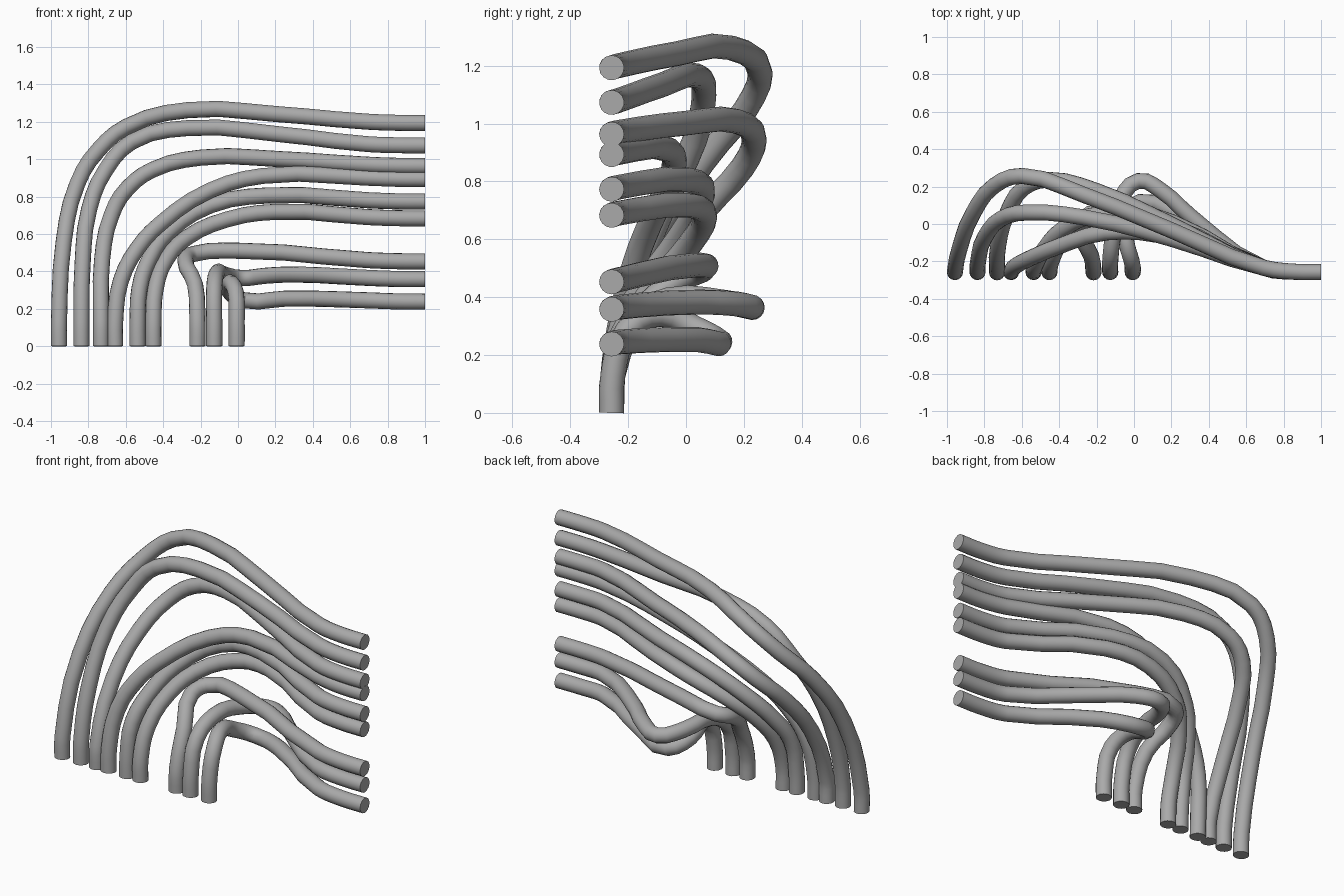
import bpy

RADIUS = 0.043
Y = -0.257         # plane shared by both tube ends

grey = bpy.data.materials.new("dark_grey")
grey.diffuse_color = (0.4, 0.4, 0.4, 1)


def tube(index, foot_x, outlet_z, bend):
    """Round pipe rising from the floor, bending back, and leaving towards +x."""
    points = [(foot_x, Y, 0), (foot_x, Y + 0.004, 0.13)] + bend
    points += [(0.69, -0.234, outlet_z + 0.007), (0.85, -0.255, outlet_z + 0.001), (1, Y, outlet_z)]
    curve = bpy.data.curves.new(f"tube_{index}", 'CURVE')
    curve.dimensions = '3D'
    curve.resolution_u = 3
    curve.bevel_depth = RADIUS
    curve.bevel_resolution = 6
    curve.use_fill_caps = True
    curve.materials.append(grey)
    spline = curve.splines.new('BEZIER')
    spline.bezier_points.add(len(points) - 1)
    for bp, (x, y, z) in zip(spline.bezier_points, points):
        bp.co = (x + (0.003 if x < 1 else 0), y, max(z - 0.002, 0))
        bp.handle_left_type = bp.handle_right_type = 'AUTO'
    obj = bpy.data.objects.new(f"tube_{index}", curve)
    bpy.context.collection.objects.link(obj)
    bpy.ops.object.select_all(action='DESELECT')
    obj.select_set(True)
    bpy.context.view_layer.objects.active = obj
    bpy.ops.object.convert(target='MESH')
    bpy.ops.object.shade_smooth_by_angle()


# outer group of three tall tubes
tube(1, -0.96, 1.195, [(-0.935, -0.13, 0.56), (-0.862, 0.06, 0.87), (-0.75, 0.205, 1.05),
                       (-0.60, 0.257, 1.175), (-0.27, 0.155, 1.264), (0.2, -0.035, 1.243)])
tube(2, -0.84, 1.075, [(-0.835, -0.19, 0.42), (-0.80, -0.07, 0.73), (-0.71, 0.03, 0.945),
                       (-0.57, 0.062, 1.095), (-0.27, 0.035, 1.168), (0.2, -0.08, 1.137)])
tube(3, -0.735, 0.965, [(-0.73, -0.12, 0.46), (-0.68, 0.06, 0.70), (-0.59, 0.195, 0.85),
                        (-0.46, 0.236, 0.945), (-0.2, 0.175, 1.01), (0.2, -0.005, 1.003)])
# middle group
tube(4, -0.66, 0.895, [(-0.63, -0.22, 0.35), (-0.54, -0.175, 0.525), (-0.42, -0.125, 0.655),
                       (-0.15, -0.045, 0.835), (0.13, -0.06, 0.912)])
tube(5, -0.54, 0.775, [(-0.53, -0.22, 0.31), (-0.48, -0.13, 0.46), (-0.38, -0.025, 0.605),
                       (-0.15, 0.057, 0.755), (0.16, 0.005, 0.808)])
tube(6, -0.455, 0.685, [(-0.445, -0.2, 0.3), (-0.39, -0.09, 0.46), (-0.28, 0.01, 0.58),
                        (-0.06, 0.065, 0.68), (0.2, 0.01, 0.72)])
# inner group of short tubes
tube(7, -0.22, 0.455, [(-0.232, -0.17, 0.33), (-0.285, -0.03, 0.46), (-0.24, 0.055, 0.495),
                       (0.0, 0.022, 0.512)])
tube(8, -0.13, 0.36, [(-0.13, -0.2, 0.31), (-0.115, -0.06, 0.393), (-0.075, 0.13, 0.385),
                      (0.02, 0.23, 0.366), (0.14, 0.18, 0.378), (0.3, 0.04, 0.385)])
tube(9, -0.01, 0.24, [(-0.015, -0.2, 0.29), (-0.045, -0.09, 0.342), (-0.05, 0.03, 0.295),
                      (0.03, 0.118, 0.247), (0.25, 0.035, 0.256)])
